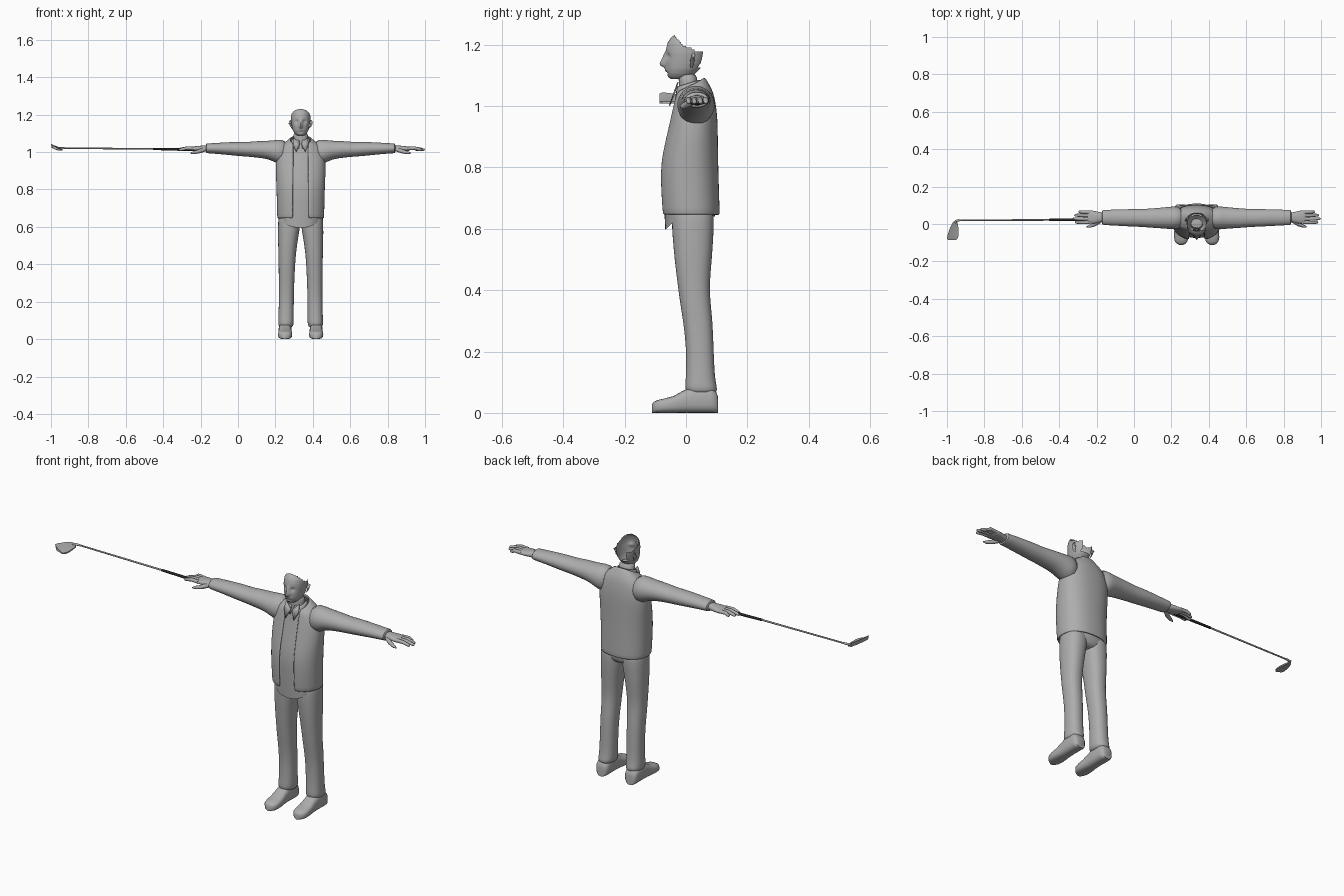
import bpy, bmesh, math
from mathutils import Vector

CX = 0.335  # figure stands off-centre because of the outstretched club


def material(name, rgb):
    m = bpy.data.materials.new(name)
    m.diffuse_color = (*rgb, 1)
    return m


GREY = material("plain grey", (0.42, 0.42, 0.42))
DARK = material("grip black", (0.02, 0.02, 0.02))


def finish(name, bm, mat=GREY, subsurf=0, thick=0, angle=50):
    bmesh.ops.recalc_face_normals(bm, faces=bm.faces)
    me = bpy.data.meshes.new(name)
    bm.to_mesh(me)
    bm.free()
    me.materials.append(mat)
    ob = bpy.data.objects.new(name, me)
    bpy.context.collection.objects.link(ob)
    for o in bpy.context.selected_objects:
        o.select_set(False)
    ob.select_set(True)
    bpy.context.view_layer.objects.active = ob
    bpy.ops.object.shade_smooth_by_angle(angle=math.radians(angle))
    if thick:
        s = ob.modifiers.new("thickness", 'SOLIDIFY')
        s.thickness, s.offset = thick, -1
    if subsurf:
        ob.modifiers.new("smooth", 'SUBSURF').levels = subsurf
        ob.modifiers["smooth"].render_levels = subsurf
    return ob


def oval(a0, a1, b0, b1, n=20, e=2.3, gap=0):
    """Superellipse spanning a0..a1, b0..b1, with an optional opening at low b."""
    ca, ra, cb, rb = (a0 + a1) / 2, (a1 - a0) / 2, (b0 + b1) / 2, (b1 - b0) / 2
    g = math.asin(min(1, gap / ra) ** (e / 2)) if gap else 0
    pts = []
    for i in range(n):
        t = i / (n - 1) if gap else i / n
        an = -math.pi / 2 + g + t * (2 * math.pi - 2 * g)
        c, s = math.cos(an), math.sin(an)
        pts.append((ca + ra * math.copysign(abs(c) ** (2 / e), c),
                    cb + rb * math.copysign(abs(s) ** (2 / e), s)))
    return pts


def loft(rings, closed=True, caps=True):
    bm = bmesh.new()
    vs = [[bm.verts.new((p[0] + CX, p[1], p[2])) for p in r] for r in rings]
    n = len(rings[0])
    for a, b in zip(vs, vs[1:]):
        for i in range(n if closed else n - 1):
            j = (i + 1) % n
            bm.faces.new((a[i], a[j], b[j], b[i]))
    if caps:
        bm.faces.new(vs[0])
        bm.faces.new(vs[-1])
    return bm


def upright(rows, **k):   # rows of z, x0, x1, y0, y1
    return [[(x, y, r[0]) for x, y in oval(*r[1:5], **k)] for r in rows]


def tube(name, pts, mat=GREY, n=12, flat=1.0):
    """Round bar through (x, y, z, radius) points."""
    rings = []
    for i, p in enumerate(pts):
        a, b = Vector(pts[max(i - 1, 0)][:3]), Vector(pts[min(i + 1, len(pts) - 1)][:3])
        d = (b - a).normalized()
        u = d.cross(Vector((0, 0, 1))).normalized()
        w = u.cross(d)
        rings.append([Vector(p[:3]) + p[3] * (u * math.cos(6.28319 * k / n) + w * flat * math.sin(6.28319 * k / n))
                      for k in range(n)])
    return finish(name, loft(rings), mat)


def lerp(pts, v):
    if v <= pts[0][0]:
        return pts[0][1]
    for (a, fa), (b, fb) in zip(pts, pts[1:]):
        if v <= b:
            return fa + (fb - fa) * (v - a) / (b - a)
    return pts[-1][1]


# Head: open shell, missing the hair-covered top and back
HEAD = [(1.088, .018, -.05, .0), (1.095, .028, -.058, .02), (1.105, .036, -.063, .03), (1.12, .043, -.066, .045),
        (1.137, .047, -.067, .055), (1.155, .05, -.066, .06), (1.172, .052, -.066, .063), (1.19, .052, -.064, .064),
        (1.208, .049, -.059, .06), (1.222, .04, -.05, .05), (1.231, .025, -.038, .03), (1.236, .006, -.025, .0)]
rings = []
for a, b in zip(HEAD, HEAD[1:]):
    for k in range(3):
        z, hw, yf, yb = [p + (q - p) * k / 3 for p, q in zip(a, b)]
        ring = []
        for x, y in oval(-hw, hw, yf, yb, n=72, e=2.15):
            if y < -.01:
                nose = lerp([(1.122, 0), (1.133, 1), (1.14, 1), (1.178, .1), (1.185, 0)], z)
                y -= .019 * nose * math.exp(-(x / .009) ** 2)
                y += .008 * math.exp(-((abs(x) - .021) / .01) ** 2 - ((z - 1.163) / .009) ** 2)
                y -= .004 * math.exp(-(x / .016) ** 2 - ((z - 1.117) / .004) ** 2)
                y += .004 * math.exp(-(x / .016) ** 2 - ((z - 1.106) / .004) ** 2)
            ring.append((x, y, z))
        rings.append(ring)
bm = loft(rings, caps=False)
RIM = [(-.04, 1.25), (-.036, 1.228), (-.01, 1.197), (.013, 1.19), (.036, 1.176), (.065, 1.18)]
cut = []
for f in bm.faces:
    c = f.calc_center_median()
    if c.z > lerp(RIM, c.y) or (c.y > .01 and abs(c.x - CX) < .026 and c.z > 1.125):
        cut.append(f)
bmesh.ops.delete(bm, geom=cut, context='FACES')
finish("head", bm, angle=60)

# Neck
finish("neck", loft(upright([(1.0, -.045, .045, -.03, .05), (1.05, -.042, .042, -.025, .045),
                             (1.08, -.04, .04, -.022, .037), (1.11, -.038, .038, -.03, .035)])), subsurf=1)

# Jacket: open at the front, collar higher at the back
JACKET = [(.645, .125, -.08, .11, .042, 0), (.655, .126, -.082, .11, .042, 0), (.75, .128, -.088, .107, .042, 0),
          (.82, .13, -.087, .105, .041, 0), (.90, .134, -.068, .104, .04, 0), (.96, .133, -.054, .103, .039, 0),
          (1.01, .122, -.043, .097, .039, 0), (1.045, .10, -.037, .088, .04, .006),
          (1.06, .075, -.036, .075, .042, .015), (1.078, .056, -.036, .062, .044, .025)]
rings = []
for z, hw, yf, yb, gap, tilt in JACKET:
    ym, yr = (yf + yb) / 2, (yb - yf) / 2
    rings.append([(x, y, z + tilt * ((y - ym) / yr - .3)) for x, y in oval(-hw, hw, yf, yb, n=33, gap=gap)])
finish("jacket_body", loft(rings, closed=False, caps=False), subsurf=1, thick=.01)

# Shirt, with a hem dipping at the front
rings = upright([(.64, -.11, .11, -.068, .095), (.75, -.112, .112, -.076, .092), (.82, -.113, .113, -.075, .09),
                 (.90, -.115, .115, -.058, .088), (.97, -.11, .11, -.043, .085), (1.02, -.09, .09, -.033, .075),
                 (1.045, -.06, .06, -.03, .055)], n=28)
rings[0] = [(x, y, z - .045 * max(0, -(y - .01) / .078) ** 2) for x, y, z in rings[0]]
finish("shirt", loft(rings, caps=False), subsurf=1)

# Shirt collar band and its two points
rings = []
for z, hw, yf, yb in ((1.035, .052, -.036, .058), (1.06, .049, -.033, .052), (1.078, .045, -.029, .046)):
    rings.append([(x, y, z + .3 * (y - .02)) for x, y in oval(-hw, hw, yf, yb, n=29, gap=.008)])
finish("shirt_collar", loft(rings, closed=False, caps=False), thick=.004)
for s, side in ((-1, "right"), (1, "left")):
    bm = bmesh.new()
    p = [(.003, -.036, 1.045), (.038, -.024, 1.078), (.042, -.036, 1.04), (.024, -.052, 1.0)]
    bm.faces.new([bm.verts.new((CX + s * x, y, z)) for x, y, z in p])
    finish(side + "_collar_point", bm, thick=.004)

    # Sleeve
    arm = [(.07, .93, 1.072, -.03, .095), (.13, .938, 1.066, -.03, .095), (.165, .962, 1.061, -.025, .09),
           (.24, .971, 1.059, -.021, .084), (.29, .976, 1.053, -.016, .08), (.33, .978, 1.056, -.015, .081),
           (.42, .988, 1.051, -.01, .078), (.49, .993, 1.047, -.006, .076), (.505, .994, 1.046, -.005, .075),
           (.506, 1.0, 1.04, .003, .068)]
    finish(side + "_sleeve", loft([[(s * x, y, z) for y, z in oval(y0, y1, z0, z1, e=2)]
                                   for x, z0, z1, y0, y1 in arm]), subsurf=1)

    # Palm, fingers and thumb
    palm = [(.48, 1.0, 1.036, .012, .06), (.515, 1.002, 1.036, .01, .062), (.54, 1.003, 1.034, .002, .07),
            (.57, 1.005, 1.031, .0, .074), (.588, 1.008, 1.028, .003, .073)]
    finish(side + "_palm", loft([[(s * x, y, z) for y, z in oval(y0, y1, z0, z1, n=16)]
                                 for x, z0, z1, y0, y1 in palm]), subsurf=1)
    for name, y, end in (("index", .008, .65), ("middle", .027, .663), ("ring", .046, .654), ("little", .064, .632)):
        tube(f"{side}_{name}_finger", [(s * .57, y * .95 + .002, 1.019, .0095), (s * .61, y, 1.021, .009),
                                       (s * (end - .012), y + .001, 1.014, .0078),
                                       (s * (end - .003), y + .001, 1.012, .006), (s * end, y + .001, 1.011, .002)])
    tube(side + "_thumb", [(s * .515, .018, 1.014, .012), (s * .545, -.002, 1.003, .0105),
                           (s * .572, -.012, .997, .008), (s * .588, -.015, .994, .003)])

    # Ear
    tube(side + "_ear", [(s * .044, .018, 1.125, .003), (s * .053, .019, 1.137, .007), (s * .056, .021, 1.152, .01),
                         (s * .057, .024, 1.164, .009), (s * .053, .024, 1.172, .003)], n=10, flat=.4)

    # Trouser leg
    leg = [(.70, .005, .118, -.045, .09), (.62, .0, .121, -.047, .092), (.58, .006, .122, -.045, .09),
           (.50, .02, .121, -.038, .085), (.42, .028, .118, -.028, .077), (.36, .031, .118, -.02, .08),
           (.30, .034, .117, -.01, .087), (.22, .036, .117, .0, .09), (.14, .037, .118, .0, .093),
           (.10, .036, .12, -.002, .097), (.075, .038, .121, -.004, .104), (.06, .046, .113, .008, .096)]
    finish(side + "_trouser_leg", loft([[(s * x, y, z) for x, y in oval(x0, x1, y0, y1)]
                                        for z, x0, x1, y0, y1 in leg]), subsurf=1)

    # Shoe
    shoe = [(.105, .022, .05), (.098, .031, .07), (.08, .035, .085), (.02, .034, .085), (-.01, .034, .072),
            (-.04, .037, .055), (-.07, .038, .047), (-.092, .034, .042), (-.105, .024, .036), (-.111, .012, .028)]
    finish(side + "_shoe", loft([[(s * (.083 + x), y, z) for x, z in oval(-hw, hw, 0, top, n=24, e=2.8)]
                                 for y, hw, top in shoe]))

# Trouser seat
finish("trouser_seat", loft(upright([(.72, -.112, .112, -.045, .09), (.65, -.12, .12, -.048, .093),
                                     (.615, -.112, .112, -.045, .09), (.595, -.06, .06, -.025, .07)])), subsurf=1)

# Golf club: grip, shaft and neck, bladed head
tube("club_grip", [(-.56, .024, 1.012, .0075), (-.79, .022, 1.017, .006)], DARK)
tube("club_shaft", [(-.78, .022, 1.017, .0045), (-1.25, .02, 1.021, .004), (-1.272, .02, 1.021, .0055),
                    (-1.288, .016, 1.021, .006), (-1.294, .002, 1.022, .005)])
blade = []
for y, sole, top, zs in ((.014, -.965, -.945, 1.03), (-.02, -.984, -.939, 1.037),
                         (-.06, -.997, -.938, 1.043), (-.078, -1.0, -.943, 1.044), (-.086, -.992, -.953, 1.04)):
    blade.append([(sole - CX, y, zs), (sole + .004 - CX, y, zs - .022), (top - CX, y, 1.008),
                  (top - CX, y, 1.015), ((sole + top) / 2 - CX, y, 1.025)])
finish("club_head", loft(blade), angle=30)
